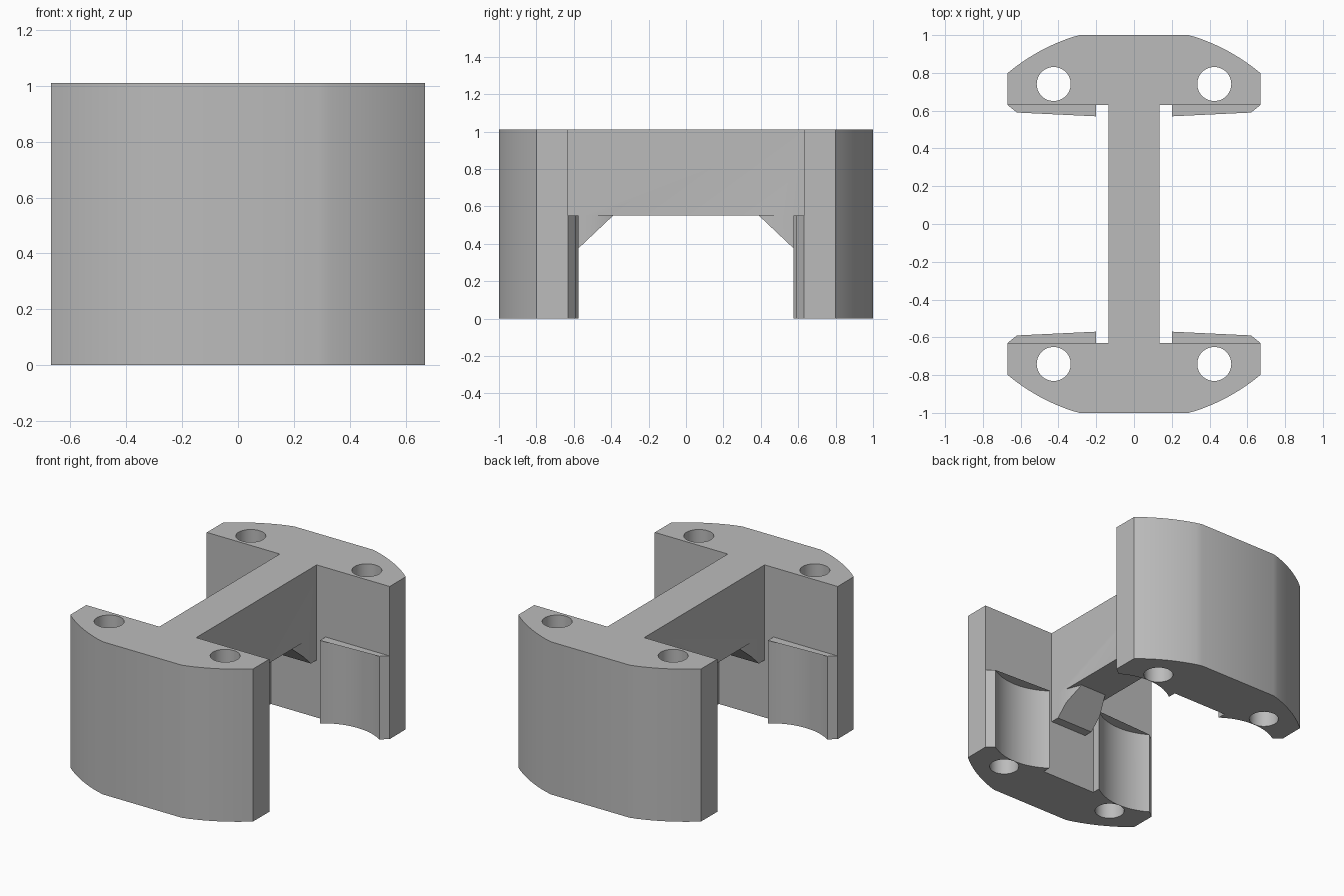
import bpy, bmesh, math
from mathutils import Matrix

cube = bpy.data.objects.get("Cube")
if cube:
    bpy.data.objects.remove(cube, do_unlink=True)

HEIGHT, LEDGE = 1.01, 0.55          # overall height, underside of the web
WALL, SIDE, WEB = 0.63, 0.67, 0.135  # inner wall y, half width, half web width

grey = bpy.data.materials.new("plain_grey")
grey.use_nodes = True
colour = (0.5, 0.5, 0.5, 1)
grey.diffuse_color = colour
grey.node_tree.nodes["Principled BSDF"].inputs["Base Color"].default_value = colour


def finish(name, bm):
    bmesh.ops.recalc_face_normals(bm, faces=bm.faces)
    mesh = bpy.data.meshes.new(name)
    bm.to_mesh(mesh)
    bm.free()
    mesh.materials.append(grey)
    obj = bpy.data.objects.new(name, mesh)
    bpy.context.collection.objects.link(obj)
    return obj


def prism(name, points, z0, z1, flip_x=1, flip_y=1):
    """Extrude a plan outline upward."""
    bm = bmesh.new()
    face = bm.faces.new([bm.verts.new((x * flip_x, y * flip_y, z0)) for x, y in points])
    top = bmesh.ops.extrude_face_region(bm, geom=[face])["geom"]
    bmesh.ops.translate(bm, vec=(0, 0, z1 - z0),
                        verts=[v for v in top if isinstance(v, bmesh.types.BMVert)])
    return finish(name, bm)


def cylinder(name, x, y, radius, z0, z1, sides):
    bm = bmesh.new()
    bmesh.ops.create_cone(bm, cap_ends=True, segments=sides, radius1=radius,
                          radius2=radius, depth=z1 - z0,
                          matrix=Matrix.Translation((x, y, (z0 + z1) / 2)))
    return finish(name, bm)


def combine(body, other, operation):
    mod = body.modifiers.new("combine", "BOOLEAN")
    mod.operation, mod.solver, mod.object = operation, "EXACT", other
    bpy.context.view_layer.objects.active = body
    bpy.ops.object.modifier_apply(modifier=mod.name)
    bpy.data.objects.remove(other, do_unlink=True)


def gusset(end):
    """Sloped brace under the web, tapering toward its tip."""
    bm = bmesh.new()
    tip, bend, foot, low = 0.39, 0.49, 0.57, 0.38
    slope = (LEDGE - low) / (foot - tip)
    rows = [(tip, 0.095, LEDGE), (bend, WEB, LEDGE - (bend - tip) * slope),
            (foot, WEB, low), (WALL + 0.03, WEB, low)]
    top, bottom = [], []
    for y, x, z in rows:
        bottom.append([bm.verts.new((s * x, y * end, z)) for s in (-1, 1)])
        top.append(bottom[-1] if z == LEDGE else
                   [bm.verts.new((s * x, y * end, LEDGE)) for s in (-1, 1)])
    for i in range(3):
        for layer in (top, bottom):
            bm.faces.new((layer[i][0], layer[i][1], layer[i + 1][1], layer[i + 1][0]))
        for s in (0, 1):
            loop = [top[i][s], top[i + 1][s], bottom[i + 1][s], bottom[i][s]]
            bm.faces.new(list(dict.fromkeys(loop)))
    bm.faces.new((top[3][0], top[3][1], bottom[3][1], bottom[3][0]))
    return finish("gusset", bm)


# Central web
body = prism("connector_body", [(-WEB, -0.7), (WEB, -0.7), (WEB, 0.7), (-WEB, 0.7)],
             LEDGE, HEIGHT)

# Curved end outline: flat middle with round shoulders centred on the origin
start, stop = math.atan2(0.8, SIDE), math.atan2(1.0, 0.287)
angles = [start + (stop - start) * i / 10 for i in range(11)]
shoulder = [(1.042 * math.cos(a), min(1.0, 1.042 * math.sin(a))) for a in angles]
outline = [(-SIDE, WALL), (SIDE, WALL)] + shoulder + [(-x, y) for x, y in reversed(shoulder)]
# Raised ridge stock, later hollowed by the round pocket
ridge = [(0.2, 0.7), (0.2, 0.57), (0.62, 0.59), (SIDE, WALL), (0.6, 0.7)]

for end in (-1, 1):
    block = prism("end_block", outline, 0, HEIGHT, 1, end)
    for side in (-1, 1):
        combine(block, prism("ridge", ridge, 0, LEDGE, side, end), "UNION")
        combine(block, cylinder("pocket_cutter", side * 0.4225, end * 0.279, 0.37,
                                -0.1, LEDGE, 96), "DIFFERENCE")
        combine(block, cylinder("hole_cutter", side * 0.425, end * 0.741, 0.09,
                                -0.1, HEIGHT + 0.1, 48), "DIFFERENCE")
    combine(body, block, "UNION")
    combine(body, gusset(end), "UNION")

# Smooth curves, crisp corners
bpy.ops.object.select_all(action="DESELECT")
body.select_set(True)
bpy.context.view_layer.objects.active = body
bpy.ops.object.shade_smooth_by_angle(angle=math.radians(25))
